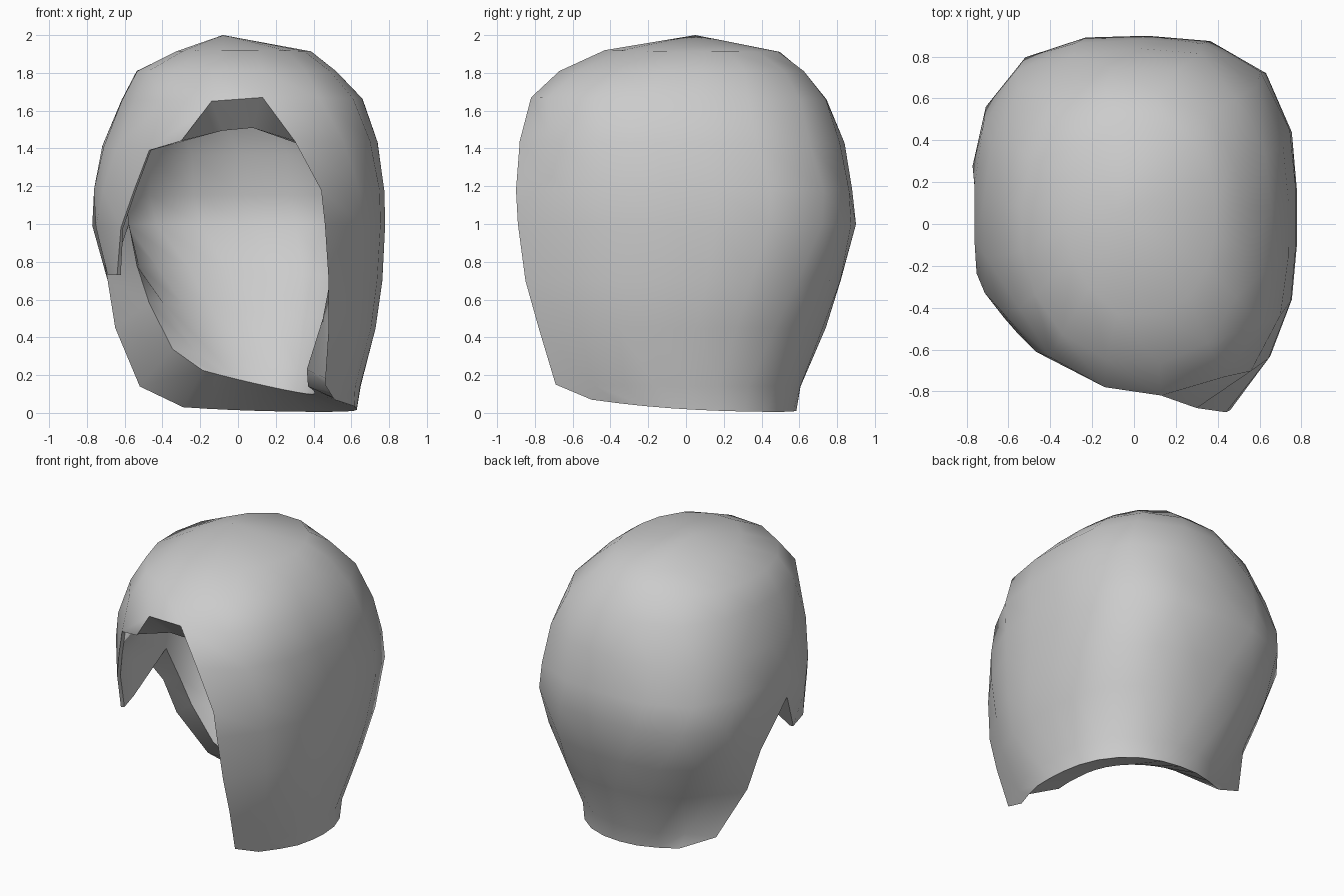
import bpy, bmesh, math
from mathutils import Vector

cube = bpy.data.objects.get("Cube")
if cube:
    bpy.data.objects.remove(cube, do_unlink=True)

# One plain grey
grey = bpy.data.materials.new("plain_grey")
grey.use_nodes = True
col = (0.6, 0.6, 0.6, 1)
grey.diffuse_color = col
bsdf = grey.node_tree.nodes["Principled BSDF"]
bsdf.inputs["Base Color"].default_value = col
bsdf.inputs["Roughness"].default_value = 0.8

# Horizontal sections, top to bottom: z, centre x, centre y, radius x,
# radius y, squareness of the back, left front end, right front end
ROWS = [
    (1.91, 0.03, 0.03, 0.36, 0.48, 2.1, (0.10, -0.43, 1.92), (-0.08, -0.43, 1.92)),
    (1.81, -0.01, -0.02, 0.53, 0.65, 2.5, (0.12, -0.67, 1.81), (-0.13, -0.65, 1.81)),
    (1.66, 0.02, -0.04, 0.64, 0.79, 2.7, (0.13, -0.82, 1.67), (-0.14, -0.78, 1.65)),
    (1.43, 0.01, -0.02, 0.73, 0.86, 2.9, (0.30, -0.88, 1.44), (-0.47, -0.61, 1.39)),
    (1.18, 0.005, -0.01, 0.77, 0.89, 3.2, (0.44, -0.90, 1.18), (-0.55, -0.53, 1.18)),
    (1.00, 0.00, 0.00, 0.78, 0.90, 3.2, (0.46, -0.89, 1.00), (-0.62, -0.45, 0.98)),
    (0.70, 0.02, -0.01, 0.745, 0.83, 2.9, (0.48, -0.85, 0.70), (-0.69, 0.16, 0.70)),
    (0.45, 0.04, -0.03, 0.69, 0.77, 2.5, (0.48, -0.78, 0.45), (-0.65, 0.25, 0.45)),
    (0.14, 0.05, -0.03, 0.60, 0.64, 2.3, (0.46, -0.69, 0.15), (-0.52, 0.41, 0.14)),
    (0.00, 0.06, 0.00, 0.57, 0.585, 2.3, (0.51, -0.50, 0.07), (-0.29, 0.49, 0.03)),
]
N = 16          # points along the upper sections
K = 13          # last point that continues below the temple
CLOSED = 2      # sections down to this one meet at the front
TEMPLE = 5      # section where the right side steps back


def section(r):
    """Rounded-square arc running from the left front edge round the back."""
    z, cx, cy, rx, ry, back, start, end = ROWS[r]
    count = N if r <= TEMPLE else K + 1
    a0 = math.atan2(start[1] - cy, start[0] - cx)
    a1 = math.atan2(end[1] - cy, end[0] - cx)
    if a1 < a0:
        a1 += 2 * math.pi
    pts = []
    for i in range(count):
        t = i / (count - 1)
        a = a0 + (a1 - a0) * t
        c, s = math.cos(a), math.sin(a)
        if s >= 0 or r == 0:
            n = back if c > 0 else back - 0.25
        else:
            n = 2.0 if c < 0 else 2.7
        q = (abs(c / rx) ** n + abs(s / ry) ** n) ** (-1 / n)
        dz = (start[2] - z) * (1 - t) ** 4 + (end[2] - z) * t ** 4
        pts.append(Vector((cx + q * c, cy + q * s, z + dz)))
    pts[0] = Vector(start)
    pts[-1] = Vector(end)
    if r == TEMPLE:
        pts[K] = Vector((-0.74, -0.06, 1.0))
    return pts


bm = bmesh.new()
inner = {}


def add(p, scale=None):
    """Outer vertex, with its partner on the inner surface."""
    v = bm.verts.new(p)
    if scale:
        kx, ky, kz = scale
        z = 1 + (p.z - 1) * kz
    elif p.z >= 1:
        kx, ky, z = 0.83, 0.84, 1 + (p.z - 1) * 0.85
    else:
        # the wall thickens towards the nape
        t = 1 - p.z
        kx = 0.83 - 0.19 * t
        ky = 0.84 - 0.36 * t if p.y > 0 else 0.84
        z = p.z + t * (0.165 - 0.125 * p.x)
    inner[v] = Vector((p.x * kx, p.y * ky, z))
    return v


# Outer surface grid; the inner surface thins out at the front edges
grid = []
for r in range(len(ROWS)):
    line = []
    for i, p in enumerate(section(r)):
        scale = None
        if r > CLOSED and i == 0:
            scale = (1.04, 0.86, 0.97)
        elif r == CLOSED and i in (0, N - 1):
            scale = (0.6, 0.81, 0.76)
        elif CLOSED < r <= TEMPLE and i == N - 1:
            scale = (0.98, 0.96, 1.0)
        elif r == TEMPLE and i == K:
            scale = (0.78, -0.5, 1.0)
        elif r == TEMPLE and i == K + 1:
            scale = (0.9, 0.9, 1.0)
        line.append(add(p, scale))
    grid.append(line)

faces = []
for r in range(len(ROWS) - 1):
    for i in range(N if r < CLOSED else len(grid[r + 1]) - 1):
        j = (i + 1) % N
        faces.append([grid[r][i], grid[r + 1][i], grid[r + 1][j], grid[r][j]])

# Crown
crown = add(Vector((-0.08, 0.05, 2.0)))
for i in range(N):
    faces.append([crown, grid[0][i], grid[0][(i + 1) % N]])

# Corner of the fringe
brow = add(Vector((-0.30, -0.69, 1.44)), (1.0, 0.97, 1.0))
faces.append([grid[2][-1], grid[3][-1], brow])

# Short hanging lock at the right temple
lock_back = add(Vector((-0.69, -0.20, 0.73)), (0.97, 0.97, 1.0))
lock_front = add(Vector((-0.64, -0.38, 0.73)), (0.97, 0.97, 1.0))
temple = grid[TEMPLE]
faces.append([temple[K], lock_back, temple[K + 1]])
faces.append([temple[K + 1], lock_back, lock_front, temple[K + 2]])

for f in faces:
    bm.faces.new(f)
rim = [(l.vert, l.link_loop_next.vert) for e in bm.edges if e.is_boundary
       for l in e.link_loops]

# Inner surface and the rim joining both
inside = {v: bm.verts.new(p) for v, p in inner.items()}
for f in faces:
    bm.faces.new([inside[v] for v in reversed(f)])
for a, b in rim:
    bm.faces.new([b, a, inside[a], inside[b]])
    for pair in ((a, b), (inside[a], inside[b])):
        bm.edges.get(pair).smooth = False

mesh = bpy.data.meshes.new("hair_shell")
bm.to_mesh(mesh)
bm.free()
mesh.materials.append(grey)
hair = bpy.data.objects.new("hair_shell", mesh)
bpy.context.collection.objects.link(hair)

# Smooth shading with a crisp rim
bpy.ops.object.select_all(action='DESELECT')
hair.select_set(True)
bpy.context.view_layer.objects.active = hair
bpy.ops.object.shade_smooth_by_angle(angle=math.radians(55))
